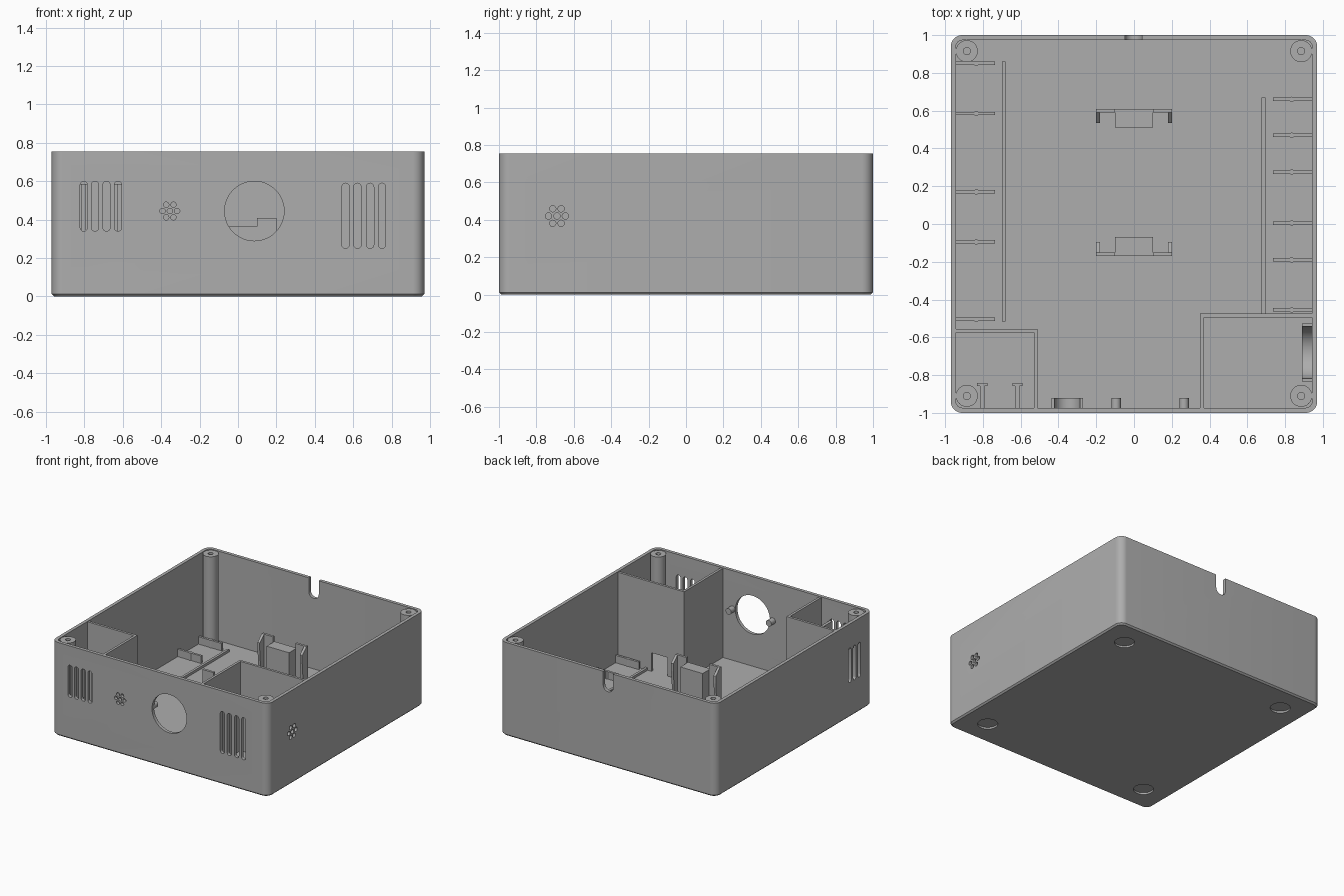
import bpy, bmesh
from math import sin, cos, pi, radians

if "Cube" in bpy.data.objects:
    bpy.data.objects.remove(bpy.data.objects["Cube"])

grey = bpy.data.materials.new("plain_grey")
grey.use_nodes = True
COLOUR = (0.42, 0.42, 0.42, 1)
grey.diffuse_color = COLOUR
grey.node_tree.nodes["Principled BSDF"].inputs["Base Color"].default_value = COLOUR

TOP, FLOOR = 0.755, 0.03
WX, WY = 0.97, 1.0          # outer half sizes
T = 0.027                   # wall thickness
IX, IY = WX - T, WY - T     # inner half sizes


def finish(name, bm):
    bmesh.ops.recalc_face_normals(bm, faces=bm.faces)
    mesh = bpy.data.meshes.new(name)
    bm.to_mesh(mesh)
    bm.free()
    mesh.materials.append(grey)
    ob = bpy.data.objects.new(name, mesh)
    bpy.context.collection.objects.link(ob)
    return ob


def smooth(ob):
    bpy.ops.object.select_all(action="DESELECT")
    ob.select_set(True)
    bpy.context.view_layer.objects.active = ob
    bpy.ops.object.shade_smooth_by_angle(angle=radians(30))


def add_prism(bm, pts, axis, a, b):
    """Extrude a 2D outline along an axis from a to b."""
    place = {"x": lambda u, v, d: (d, u, v),
             "y": lambda u, v, d: (u, d, v),
             "z": lambda u, v, d: (u, v, d)}[axis]
    lo = [bm.verts.new(place(u, v, a)) for u, v in pts]
    hi = [bm.verts.new(place(u, v, b)) for u, v in pts]
    bm.faces.new(lo)
    bm.faces.new(hi)
    for i in range(len(pts)):
        j = (i + 1) % len(pts)
        bm.faces.new((lo[i], lo[j], hi[j], hi[i]))


def prism(name, pts, axis, a, b):
    bm = bmesh.new()
    add_prism(bm, pts, axis, a, b)
    return finish(name, bm)


def box(name, x0, x1, y0, y1, z0, z1):
    return prism(name, rect(x0, x1, y0, y1), "z", z0, z1)


def loft(name, loops):
    """Skin a stack of (outline, z) loops and cap both ends."""
    bm = bmesh.new()
    rings = [[bm.verts.new((x, y, z)) for x, y in pts] for pts, z in loops]
    for r, s in zip(rings, rings[1:]):
        for i in range(len(r)):
            j = (i + 1) % len(r)
            bm.faces.new((r[i], r[j], s[j], s[i]))
    bm.faces.new(rings[0])
    bm.faces.new(rings[-1])
    return finish(name, bm)


def rect(u0, u1, v0, v1):
    return [(u0, v0), (u1, v0), (u1, v1), (u0, v1)]


def arc(cu, cv, r, a0, a1, n):
    return [(cu + r * cos(a0 + (a1 - a0) * i / n), cv + r * sin(a0 + (a1 - a0) * i / n))
            for i in range(n + 1)]


def circle(cu, cv, r, n=32):
    return arc(cu, cv, r, 0, 2 * pi, n)[:-1]


def rounded(hx, hy, r):
    pts = []
    for k, (sx, sy) in enumerate([(1, 1), (-1, 1), (-1, -1), (1, -1)]):
        pts += arc(sx * (hx - r), sy * (hy - r), r, k * pi / 2, (k + 1) * pi / 2, 8)
    return pts


def slot(c, w, z0, z1):
    r = w / 2
    return arc(c, z1 - r, r, 0, pi, 8) + arc(c, z0 + r, r, pi, 2 * pi, 8)


def hole_cluster(cu, cv, r, gap):
    spots = [(cu, cv)] + circle(cu, cv, gap, 6)
    return [circle(u, v, r, 16) for u, v in spots]


# Open-topped case with chamfered base
case = loft("case", [
    (rounded(WX - 0.012, WY - 0.012, 0.05), 0),
    (rounded(WX, WY, 0.06), 0.012),
    (rounded(WX, WY, 0.06), TOP),
    (rounded(IX, IY, 0.035), TOP),
    (rounded(IX, IY, 0.035), FLOOR)])

# Openings: vents, sound holes, display hole, cable notch, foot recesses
cut = bmesh.new()
front = [slot(x, 0.038, 0.34, 0.60) for x in (-0.803, -0.745, -0.685, -0.625)]
front += [slot(x, 0.038, 0.25, 0.59) for x in (0.56, 0.622, 0.688, 0.75)]
front += hole_cluster(-0.355, 0.445, 0.014, 0.038)
front.append(circle(0.085, 0.445, 0.155, 48))
for pts in front:
    add_prism(cut, pts, "y", -WY - 0.05, -IY + 0.02)
for pts in hole_cluster(-0.69, 0.42, 0.017, 0.045):
    add_prism(cut, pts, "x", IX - 0.02, WX + 0.05)
for y in (-0.71, -0.77, -0.83):
    add_prism(cut, slot(y, 0.035, 0.28, 0.56), "x", -WX - 0.05, -IX + 0.02)
add_prism(cut, slot(-0.003, 0.09, 0.6, 0.95), "y", IY - 0.02, WY + 0.05)
for sx in (-1, 1):
    for sy in (-1, 1):
        add_prism(cut, circle(sx * 0.755, sy * 0.79, 0.075), "z", -0.05, 0.015)
cutter = finish("case_cutter", cut)
cutter.hide_render = True
mod = case.modifiers.new("openings", "BOOLEAN")
mod.operation, mod.solver, mod.object = "DIFFERENCE", "EXACT", cutter
bpy.context.view_layer.update()
done = bpy.data.meshes.new_from_object(case.evaluated_get(bpy.context.evaluated_depsgraph_get()))
case.modifiers.clear()
case.data = done
bpy.data.objects.remove(cutter)
smooth(case)

# Corner screw posts
for sx in (-1, 1):
    for y in (-0.91, 0.915):
        c = (sx * 0.885, y)
        smooth(loft("screw_post", [
            (circle(*c, 0.058), FLOOR), (circle(*c, 0.058), TOP - 0.005),
            (circle(*c, 0.019), TOP - 0.005), (circle(*c, 0.019), 0.45)]))

# Front compartments
W = 0.02
prism("left_bay_wall", [(-IX, -0.555), (-0.51, -0.555), (-0.51, -IY), (-0.51 - W, -IY),
      (-0.51 - W, -0.555 - W), (-IX, -0.555 - W)], "z", FLOOR, TOP - 0.004)
box("right_bay_side_wall", 0.35, 0.35 + W, -IY, -0.475, FLOOR, TOP - 0.004)
prism("right_bay_back_wall", [(0.35 + W, FLOOR), (0.50, FLOOR), (0.50, 0.18), (0.64, 0.18),
      (0.64, FLOOR), (IX, FLOOR), (IX, TOP - 0.004), (0.35 + W, TOP - 0.004)],
      "y", -0.475 - W, -0.475)

# Floor rails and side ribs with a small bead
RIB_TOP = 0.09
box("left_rail", -0.70, -0.68, -0.515, 0.86, FLOOR, 0.05)
box("right_rail", 0.675, 0.695, -0.475, 0.67, FLOOR, 0.05)
ribs = {-1: (0.85, 0.585, 0.17, -0.095, -0.505), 1: (0.66, 0.47, 0.275, 0.005, -0.19, -0.455)}
for s, rows in ribs.items():
    for y in rows:
        x0, x1 = sorted((s * 0.735, s * IX))
        box("side_rib", x0, x1, y - 0.009, y + 0.009, FLOOR, RIB_TOP)
        smooth(prism("rib_bead", circle(s * 0.835, y, 0.014, 12), "z", FLOOR, RIB_TOP))

# Pair of facing holders in the middle of the floor
for s, yc in ((1, 0.61), (-1, -0.17)):
    def span(a, b):
        return sorted((yc - s * a, yc - s * b))
    box("holder_block", -0.10, 0.10, *span(0, 0.10), FLOOR, 0.365)
    for sx in (-1, 1):
        x0, x1 = sorted((sx * 0.10, sx * 0.20))
        box("holder_ear", x0, x1, *span(0, 0.02), FLOOR, 0.41)
        x0, x1 = sorted((sx * 0.18, sx * 0.20))
        prism("holder_arm", [(yc - s * 0.02, FLOOR), (yc - s * 0.055, FLOOR),
              (yc - s * 0.075, 0.30), (yc - s * 0.075, 0.36), (yc - s * 0.02, 0.41)],
              "x", x0, x1)

# Half-ring cradles behind the sound holes
def cradle(name, c, z, r, axis, a, b):
    pts = arc(c, z, r, pi, 2 * pi, 24) + arc(c, z, r - 0.015, 2 * pi, pi, 24)
    smooth(prism(name, pts, axis, a, b))

cradle("front_cradle", -0.353, 0.445, 0.083, "y", -IY, -0.92)
cradle("side_cradle", -0.68, 0.42, 0.153, "x", 0.89, IX)

# Pegs beside the round opening
for x in (-0.095, 0.265):
    smooth(prism("display_peg", circle(x, 0.445, 0.025, 24), "y", -IY, -0.92))

# Hooked guides behind the front left vents
for x, s in ((-0.803, 1), (-0.617, -1)):
    box("vent_guide", x - 0.012, x + 0.012, -IY, -0.858, FLOOR, 0.585)
    box("vent_guide_hook", x - 0.027, x + 0.027, -0.858, -0.842, FLOOR, 0.585)
